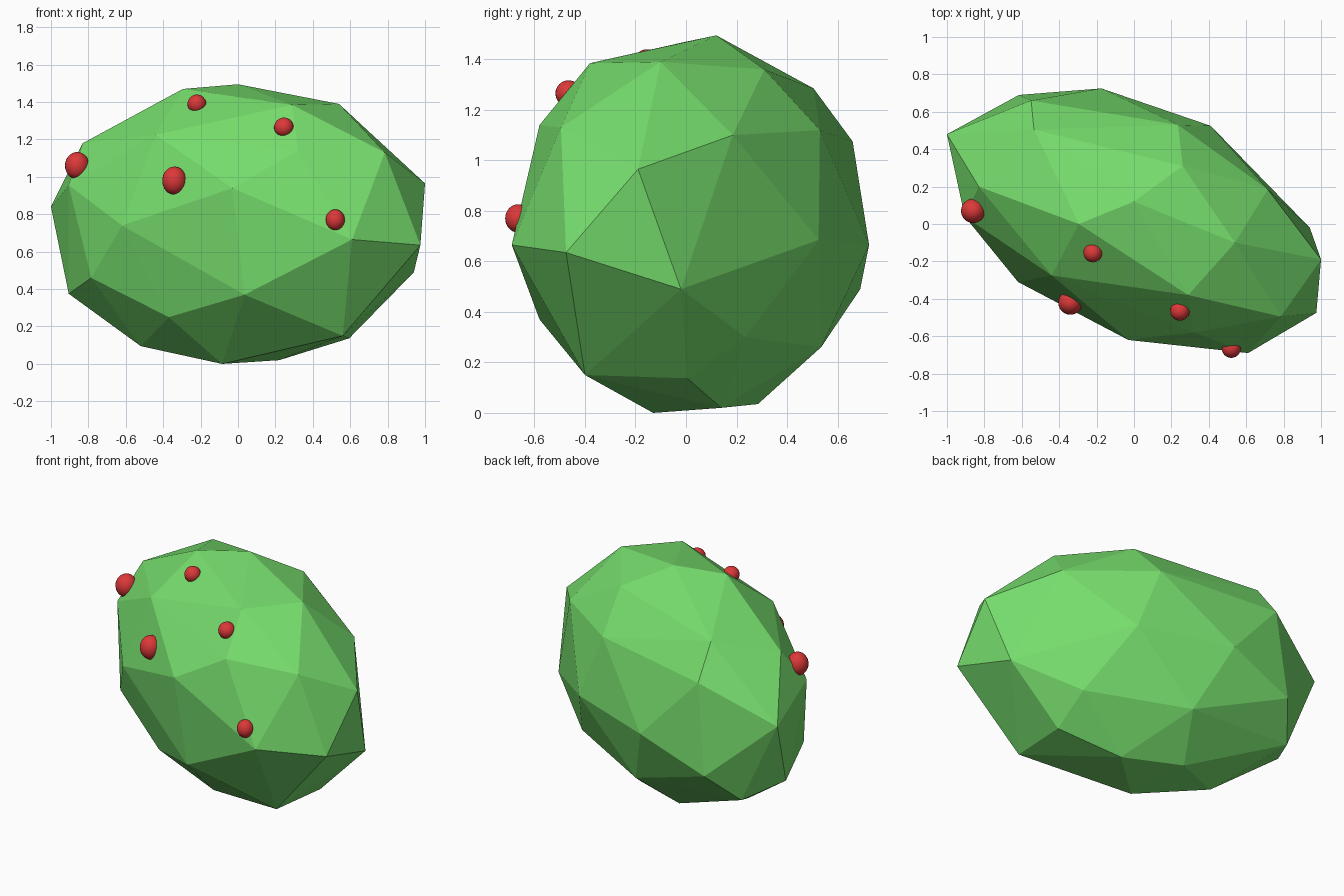
import bpy, bmesh
from mathutils import Vector


def material(name, color):
    m = bpy.data.materials.new(name)
    m.diffuse_color = (*color, 1)
    return m


green = material("leaf_green", (0.18, 0.72, 0.15))
red = material("berry_red", (0.72, 0.04, 0.04))

# Bush: faceted body, the convex hull of its corner points
corners = [
    (0, .12, 1.495), (.29, -.38, 1.385), (.32, -.58, 1.14), (.61, -.69, .665),
    (.035, -.58, .37), (.56, -.40, .15), (-.085, -.13, 0), (-.175, .725, .665),
    (-.55, .66, 1.075), (-.535, .505, 1.285), (.26, .31, 1.36), (.54, -.10, 1.39),
    (.715, .185, 1.10), (1, -.19, .965), (.785, -.495, 1.13), (.975, -.475, .635),
    (.94, -.02, .49), (.595, .005, .137), (.22, .14, .02), (-.295, 0, 1.47),
    (-.83, .20, 1.18), (-1, .48, .84), (-.905, .04, .955), (-.62, -.31, .74),
    (-.03, -.62, .94), (-.44, -.275, 1.225), (-.785, -.10, .46), (-.37, -.29, .25),
    (-.52, .087, .095), (-.905, .256, .375), (-.615, .69, .49), (-.01, .535, .26),
    (-.15, .285, .035), (.59, .235, .30), (.235, .53, 1.12), (.41, .525, .685),
    (-.76, .51, .305),
]
bm = bmesh.new()
for co in corners:
    bm.verts.new(co)
bmesh.ops.convex_hull(bm, input=bm.verts)
bmesh.ops.delete(bm, geom=[v for v in bm.verts if not v.link_faces], context='VERTS')
bmesh.ops.recalc_face_normals(bm, faces=bm.faces)
mesh = bpy.data.meshes.new("bush")
bm.to_mesh(mesh)
bm.free()
mesh.materials.append(green)
bpy.context.collection.objects.link(bpy.data.objects.new("bush", mesh))

# Berries: small smooth balls half sunk into the front (position, radius, height stretch)
berries = [
    ((-.86, .07, 1.06), .065, 1.12),
    ((-.22, -.155, 1.39), .05, 1.0),
    ((-.34, -.42, .98), .065, 1.15),
    ((.245, -.465, 1.265), .052, 1.0),
    ((.52, -.665, .77), .051, 1.1),
]
for i, (pos, r, stretch) in enumerate(berries, 1):
    bpy.ops.mesh.primitive_uv_sphere_add(segments=24, ring_count=16, radius=r, location=pos)
    berry = bpy.context.object
    berry.name = f"berry_{i}"
    berry.scale.z = stretch
    berry.data.materials.append(red)
    bpy.ops.object.shade_smooth()
